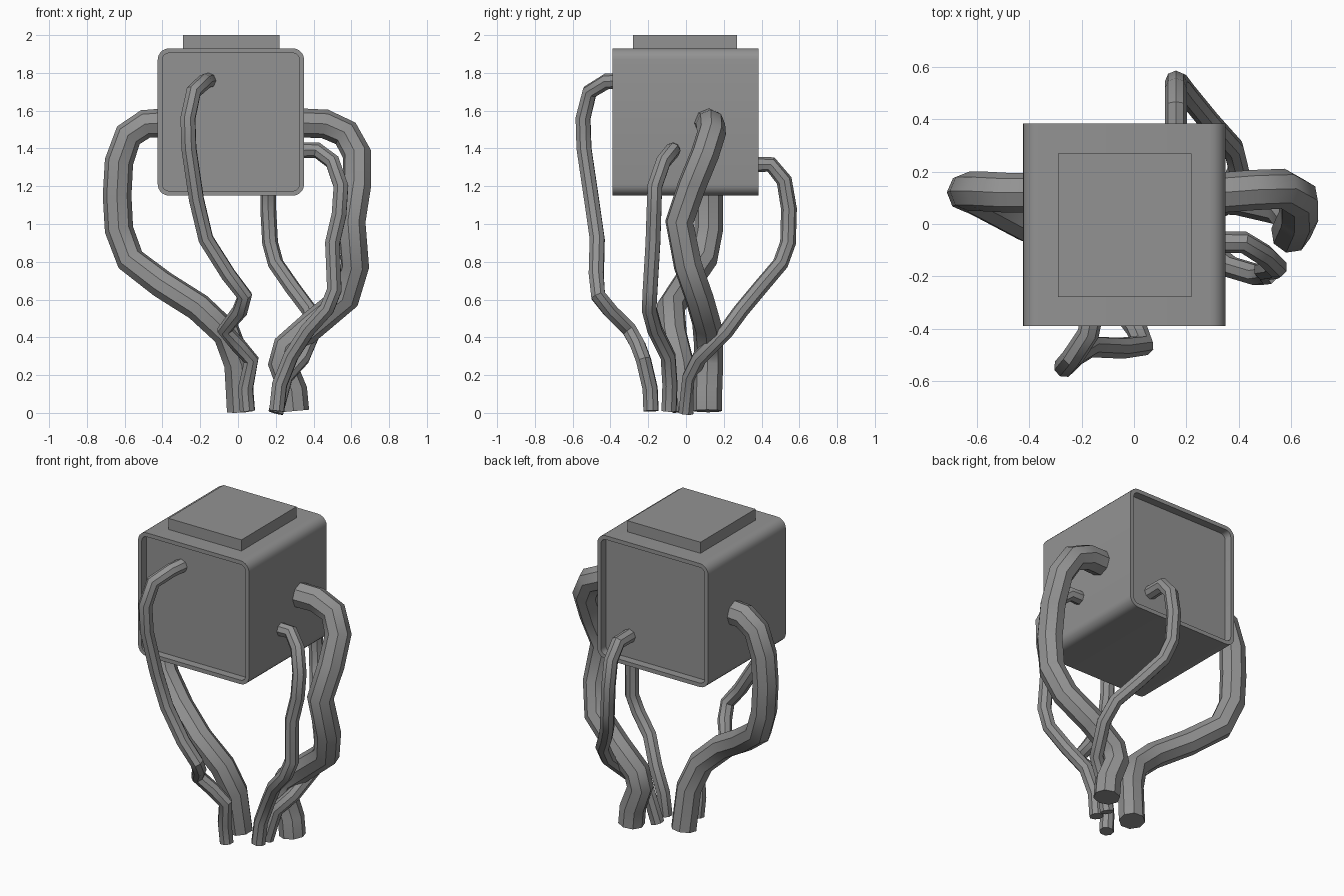
import bpy, bmesh, math

if "Cube" in bpy.data.objects:
    bpy.data.objects.remove(bpy.data.objects["Cube"])

grey = bpy.data.materials.new("plain grey")
grey.diffuse_color = (0.29, 0.29, 0.29, 1)
grey.use_nodes = True
grey.node_tree.nodes["Principled BSDF"].inputs["Base Color"].default_value = grey.diffuse_color


def finish(name, bm):
    """Turn a bmesh into a named object with sharp edges kept."""
    bmesh.ops.recalc_face_normals(bm, faces=bm.faces)
    mesh = bpy.data.meshes.new(name)
    bm.to_mesh(mesh)
    bm.free()
    mesh.materials.append(grey)
    ob = bpy.data.objects.new(name, mesh)
    bpy.context.collection.objects.link(ob)
    smooth(ob)


def smooth(ob):
    bpy.ops.object.select_all(action='DESELECT')
    ob.select_set(True)
    bpy.context.view_layer.objects.active = ob
    bpy.ops.object.shade_smooth_by_angle(angle=math.radians(40))


def rounded_ring(bm, inset, y, x0=-0.425, x1=0.35, z0=1.15, z1=1.93, radius=0.06, steps=5):
    """Rounded rectangle of vertices in the xz plane."""
    r = radius - inset
    ring = []
    corners = [(x1 - radius, z1 - radius), (x0 + radius, z1 - radius),
               (x0 + radius, z0 + radius), (x1 - radius, z0 + radius)]
    for i, (cx, cz) in enumerate(corners):
        for k in range(steps + 1):
            a = math.pi / 2 * (i + k / steps)
            ring.append(bm.verts.new((cx + r * math.cos(a), y, cz + r * math.sin(a))))
    return ring


# Box body: rounded along y, with a recessed panel in front and back
bm = bmesh.new()
sections = [(0.025, -0.34), (0.025, -0.39), (0, -0.39), (0, 0.385), (0.025, 0.385), (0.025, 0.335)]
rings = [rounded_ring(bm, i, y) for i, y in sections]
for a, b in zip(rings, rings[1:]):
    for k in range(len(a)):
        n = (k + 1) % len(a)
        bm.faces.new((a[k], a[n], b[n], b[k]))
bm.faces.new(rings[0])
bm.faces.new(rings[-1])
finish("box_body", bm)

# Raised plate on top
bm = bmesh.new()
bmesh.ops.create_cube(bm, size=1)
for v in bm.verts:
    v.co = (-0.035 + 0.51 * v.co.x, -0.005 + 0.55 * v.co.y, 1.96 + 0.08 * v.co.z)
finish("top_plate", bm)


def tube(name, radius, points):
    """Round hose swept along a path."""
    cu = bpy.data.curves.new(name, 'CURVE')
    cu.dimensions = '3D'
    cu.bevel_depth = radius
    cu.bevel_resolution = 2
    cu.use_fill_caps = True
    sp = cu.splines.new('POLY')
    sp.points.add(len(points) - 1)
    for p, co in zip(sp.points, points):
        p.co = (*co, 1)
    cu.materials.append(grey)
    ob = bpy.data.objects.new(name, cu)
    bpy.context.collection.objects.link(ob)
    bpy.ops.object.select_all(action='DESELECT')
    ob.select_set(True)
    bpy.context.view_layer.objects.active = ob
    bpy.ops.object.convert(target='MESH')
    smooth(bpy.context.view_layer.objects.active)


# Thick hoses leaving the sides
tube("left_thick_hose", 0.076, [
    (-0.40, 0.12, 1.535), (-0.49, 0.12, 1.53), (-0.58, 0.125, 1.47), (-0.63, 0.125, 1.33),
    (-0.64, 0.12, 1.15), (-0.63, 0.12, 0.97), (-0.57, 0.09, 0.81), (-0.40, 0.0, 0.68),
    (-0.21, -0.08, 0.56), (-0.06, -0.07, 0.42), (0.0, -0.03, 0.26), (0.015, 0.0, 0.01)])
tube("right_thick_hose", 0.077, [
    (0.33, 0.12, 1.535), (0.46, 0.13, 1.53), (0.57, 0.135, 1.48), (0.63, 0.10, 1.37),
    (0.63, 0.03, 1.20), (0.60, -0.035, 1.01), (0.62, 0.01, 0.78), (0.57, 0.07, 0.61),
    (0.40, 0.11, 0.47), (0.26, 0.12, 0.35), (0.235, 0.12, 0.26), (0.29, 0.115, 0.12),
    (0.30, 0.115, 0.01)])

# Thin hoses leaving the front, back and right
tube("front_thin_hose", 0.042, [
    (-0.155, -0.32, 1.76), (-0.175, -0.42, 1.755), (-0.235, -0.51, 1.70), (-0.265, -0.545, 1.56),
    (-0.26, -0.54, 1.40), (-0.22, -0.50, 1.13), (-0.17, -0.47, 0.92), (-0.05, -0.475, 0.73),
    (0.035, -0.465, 0.62), (0.01, -0.40, 0.54), (-0.07, -0.30, 0.44), (0.0, -0.255, 0.36),
    (0.07, -0.225, 0.28), (0.04, -0.19, 0.13), (0.05, -0.185, 0.01)])
tube("back_thin_hose", 0.042, [
    (0.16, 0.32, 1.315), (0.16, 0.45, 1.315), (0.16, 0.52, 1.23), (0.16, 0.545, 1.08),
    (0.17, 0.54, 0.90), (0.20, 0.50, 0.79), (0.29, 0.39, 0.66), (0.38, 0.29, 0.54),
    (0.40, 0.21, 0.43), (0.34, 0.07, 0.29), (0.25, 0.02, 0.19), (0.20, 0.0, 0.0)])
tube("right_thin_hose", 0.042, [
    (0.33, -0.07, 1.39), (0.42, -0.07, 1.39), (0.50, -0.12, 1.33), (0.545, -0.165, 1.20),
    (0.535, -0.17, 1.05), (0.50, -0.175, 0.90), (0.51, -0.19, 0.65), (0.47, -0.195, 0.55),
    (0.37, -0.165, 0.44), (0.28, -0.095, 0.30), (0.22, -0.085, 0.15), (0.205, -0.09, 0.01)])
